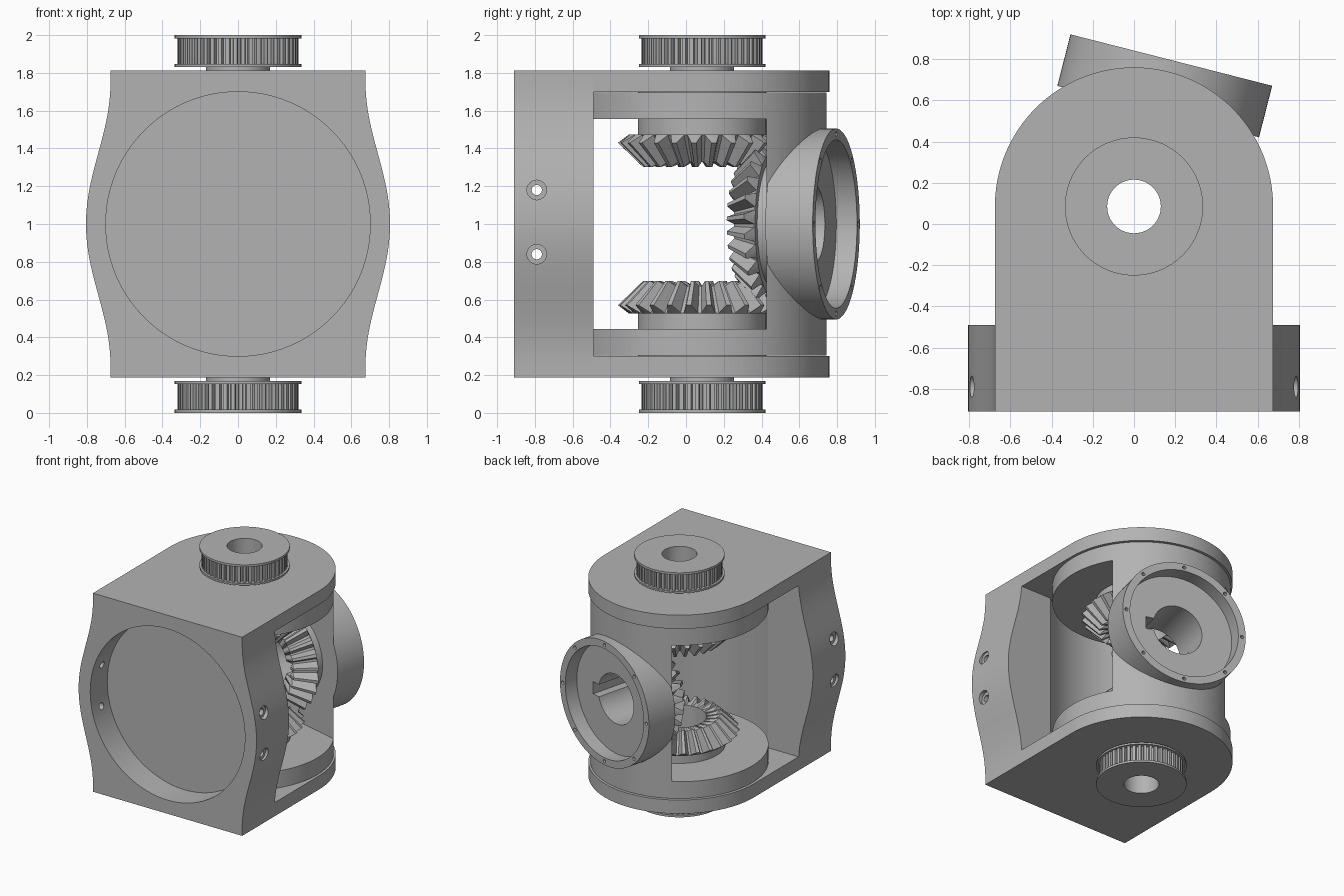
import bpy, bmesh
from math import pi, cos, sin, radians
from mathutils import Matrix, Vector

if "Cube" in bpy.data.objects:
    bpy.data.objects.remove(bpy.data.objects["Cube"])

grey = bpy.data.materials.new("plain grey")
grey.use_nodes = True
grey.diffuse_color = (0.45, 0.45, 0.45, 1)
grey.node_tree.nodes["Principled BSDF"].inputs["Base Color"].default_value = grey.diffuse_color

# Joint centre and the swing of the yoke about the vertical axis
PIVOT = Matrix.Translation((0, 0.085, 1.0))
SWING = PIVOT @ Matrix.Rotation(radians(-14.3), 4, "Z")
TO_BACK = Matrix.Rotation(-pi / 2, 4, "X")
UP = Matrix.Identity(4)
DOWN = Matrix.Rotation(pi, 4, "X")


def finish(name, bm, matrix):
    bmesh.ops.transform(bm, matrix=matrix, verts=bm.verts)
    bmesh.ops.recalc_face_normals(bm, faces=bm.faces)
    mesh = bpy.data.meshes.new(name)
    bm.to_mesh(mesh)
    bm.free()
    mesh.materials.append(grey)
    ob = bpy.data.objects.new(name, mesh)
    bpy.context.collection.objects.link(ob)
    return ob


def turned(name, profile, matrix, count=32, phases=(0, 0.25, 0.5, 0.75)):
    """Closed ring about z; a profile entry is (r, z) or (root r, root z, tip r, tip z)."""
    bm = bmesh.new()
    rings = []
    for entry in profile:
        root, tip = entry[:2], entry[-2:]
        ring = []
        for tooth in range(count):
            for k, phase in enumerate(phases):
                r, z = root if k < 2 else tip
                a = 2 * pi * (tooth + phase) / count
                ring.append(bm.verts.new((r * cos(a), r * sin(a), z)))
        rings.append(ring)
    for ring, nxt in zip(rings, rings[1:] + rings[:1]):
        for i in range(len(ring)):
            j = (i + 1) % len(ring)
            bm.faces.new((ring[i], ring[j], nxt[j], nxt[i]))
    return finish(name, bm, matrix)


def prism(name, outline, depth, matrix):
    """Outline in xy extruded along z from 0 to depth."""
    bm = bmesh.new()
    face = bm.faces.new([bm.verts.new((x, y, 0)) for x, y in outline])
    new = bmesh.ops.extrude_face_region(bm, geom=[face])["geom"]
    verts = [v for v in new if isinstance(v, bmesh.types.BMVert)]
    bmesh.ops.translate(bm, verts=verts, vec=(0, 0, depth))
    return finish(name, bm, matrix)


def cylinder(name, r, z0, z1, matrix, sides=128, r_end=None):
    bm = bmesh.new()
    bmesh.ops.create_cone(bm, cap_ends=True, segments=sides, radius1=r,
                          radius2=r if r_end is None else r_end, depth=z1 - z0)
    return finish(name, bm, matrix @ Matrix.Translation((0, 0, (z0 + z1) / 2)))


def box(name, low, high, matrix):
    low, high = Vector(low), Vector(high)
    bm = bmesh.new()
    bmesh.ops.create_cube(bm, size=1)
    return finish(name, bm, matrix @ Matrix.Translation((low + high) / 2)
                  @ Matrix.Diagonal((*(high - low), 1)))


def combine(ob, tools, operation="DIFFERENCE"):
    for tool in tools:
        mod = ob.modifiers.new("bool", "BOOLEAN")
        mod.operation, mod.solver, mod.object = operation, "EXACT", tool
    bpy.context.view_layer.update()
    graph = bpy.context.evaluated_depsgraph_get()
    mesh = bpy.data.meshes.new_from_object(ob.evaluated_get(graph))
    ob.modifiers.clear()
    ob.data = mesh
    for tool in tools:
        bpy.data.objects.remove(tool)


# Frame spine: bulging sides, round pocket in front, hollow behind, screw holes
HALF, INNER, WIDE = 0.812, 0.70, 0.675
side = []
for i in range(41):
    z = 0.75 * (i / 20 - 1)
    side.append((WIDE + 0.065 * (1 + cos(pi * z / 0.75)), z))
side = [(WIDE, -HALF)] + side + [(WIDE, HALF)]
outline = side + [(-x, z) for x, z in reversed(side)]
FRONT = Matrix.Translation((0, -0.91, 1.0)) @ TO_BACK
spine = prism("frame_spine", outline, 0.42, FRONT)
cuts = [cylinder("pocket", 0.70, -0.1, 0.22, FRONT),
        cylinder("hollow", 0.70, -INNER, INNER, PIVOT)]
for s in (-1, 1):
    for z in (0.84, 1.18):
        hole = Matrix.Translation((0, -0.79, z)) @ Matrix.Rotation(s * pi / 2, 4, "Y")
        cuts += [cylinder("screw_hole", 0.027, 0.5, 1, hole, 32),
                 cylinder("screw_seat", 0.052, 0.765, 1, hole, 32)]
combine(spine, cuts)

# Frame plates with rounded ends
arc = [(WIDE * cos(pi * i / 64), WIDE * sin(pi * i / 64)) for i in range(65)]
plate_outline = arc + [(-WIDE, -0.575), (WIDE, -0.575)]
for label, z in (("upper", INNER), ("lower", -HALF)):
    plate = prism(label + "_frame_plate", plate_outline, HALF - INNER,
                  PIVOT @ Matrix.Translation((0, 0, z)))
    combine(plate, [cylinder("bore", 0.13, -1, 1, PIVOT)])

# Swinging yoke: drum with open window, output flange, bores and keyway
OUT = SWING @ TO_BACK
WALL, FACE, DISC = 0.47, 0.733, 0.557
yoke = cylinder("yoke", 0.66, -0.695, 0.695, SWING)
combine(yoke, [box("window", (-1, -1, -DISC), (1, WALL, DISC), SWING)])
combine(yoke, [cylinder("flange", 0.505, WALL + 0.005, FACE, OUT)], "UNION")
cuts = [cylinder("flange_pocket", 0.445, 0.62, 1, OUT),
        cylinder("output_bore", 0.20, 0.2, 1, OUT),
        cylinder("pivot_bore", 0.13, -1, 1, SWING),
        box("keyway", (0.1, 0.2, -0.05), (0.26, 1, 0.05), SWING)]
for i in range(8):
    a = pi * i / 4
    spot = OUT @ Matrix.Translation((0.475 * cos(a), 0.475 * sin(a), 0))
    cuts.append(cylinder("rim_hole", 0.014, 0.68, 1, spot, 16))
combine(yoke, cuts)

# Bevel gears, each on a round boss
heel = (0.385, 0.47, 0.445, 0.43)
toe = tuple(0.7 * v for v in heel)
gear_profile = [(0.20, 0.475), (0.385, 0.475), heel, toe, (0.20, toe[1])]
places = (("upper", SWING @ UP, DISC), ("lower", SWING @ DOWN, DISC), ("output", OUT, WALL))
for label, matrix, seat in places:
    at_seat = matrix @ Matrix.Translation((0, 0, seat - DISC))
    gear = turned(label + "_bevel_gear", gear_profile, at_seat, 26, (0, 0.2, 0.5, 0.75))
    boss = turned(label + "_gear_boss",
                  [(0.20, 0.475), (0.34, 0.475), (0.34, DISC), (0.20, DISC)], at_seat)
    if label == "output":
        for part in (gear, boss):
            combine(part, [box("keyway", (0.1, 0.2, -0.05), (0.26, 1, 0.05), SWING)])

# Toothed belt pulleys, hubs and thrust washers
pulley_profile = [(0.13, 0), (0.335, 0), (0.335, 0.015), (0.295, 0.015, 0.32, 0.015),
                  (0.295, 0.15, 0.32, 0.15), (0.335, 0.15), (0.335, 0.168), (0.13, 0.168)]
for label, flip in (("upper", UP), ("lower", DOWN)):
    lift = PIVOT @ flip @ Matrix.Translation((0, 0, 0.832))
    turned(label + "_pulley", pulley_profile, lift, 48, (0, 0.3, 0.4, 0.9))
    for part, r, z0, z1 in (("hub", 0.17, HALF, 0.832), ("washer", 0.34, 0.695, INNER)):
        turned(label + "_" + part, [(0.13, z0), (r, z0), (r, z1), (0.13, z1)], PIVOT @ flip)

# Smooth round surfaces, keep edges crisp
for ob in bpy.context.view_layer.objects:
    ob.select_set(ob.type == "MESH")
bpy.context.view_layer.objects.active = yoke
bpy.ops.object.shade_smooth_by_angle(angle=radians(25))
